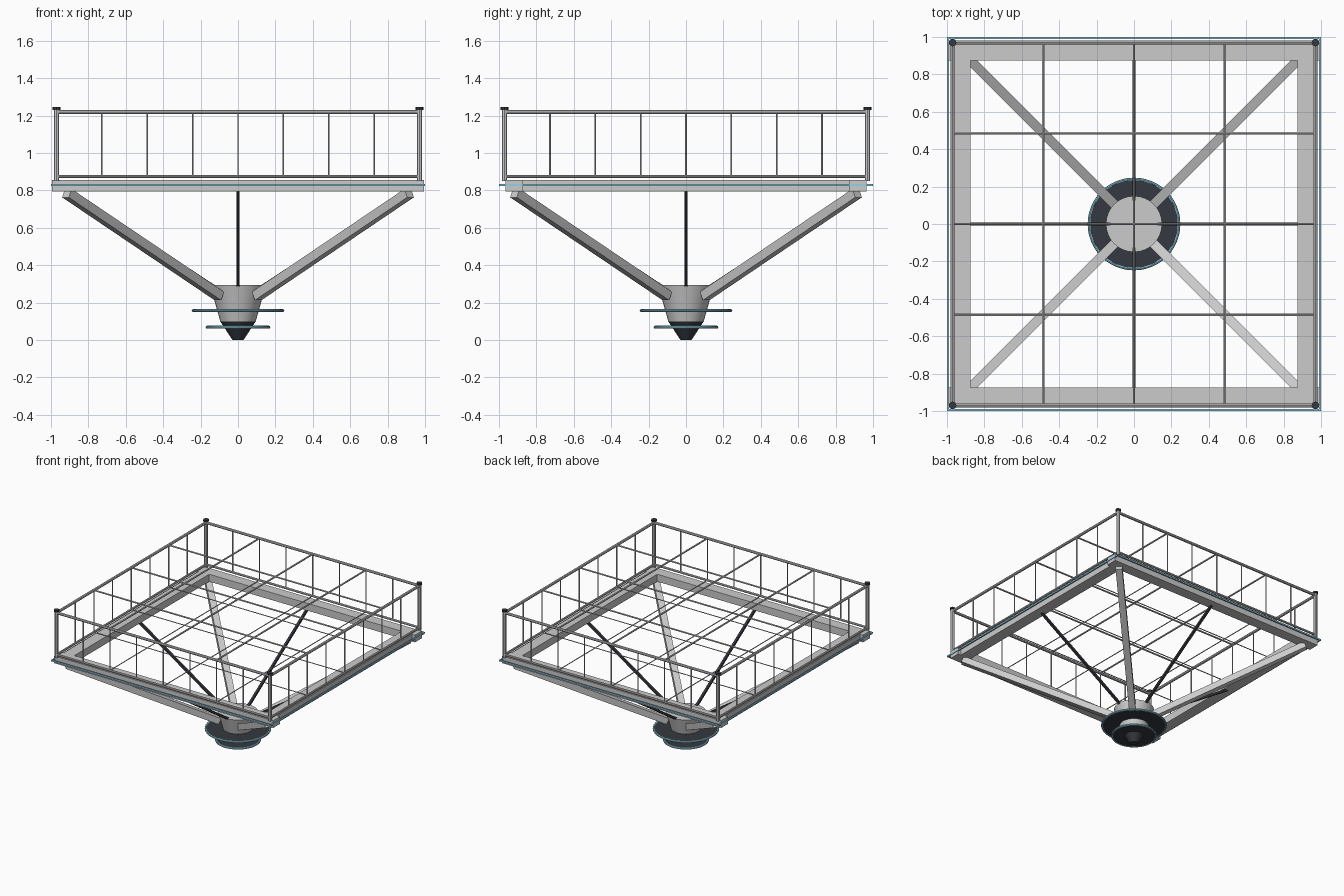
import bpy, math
from mathutils import Vector, Matrix

if "Cube" in bpy.data.objects:
    bpy.data.objects.remove(bpy.data.objects["Cube"])


def material(name, color):
    m = bpy.data.materials.new(name)
    m.diffuse_color = color
    m.use_nodes = True
    m.node_tree.nodes["Principled BSDF"].inputs["Base Color"].default_value = m.diffuse_color
    return m


DARK = material("dark_metal", (0.035, 0.04, 0.05, 1))
BLUE = material("glow_blue", (0.3, 0.65, 0.78, 1))


def finish(name, mat=None, smooth=False):
    o = bpy.context.object
    o.name = name
    if mat:
        o.data.materials.append(mat)
    if smooth:
        bpy.ops.object.shade_smooth_by_angle()
    return o


def box(name, center, size, mat=None):
    bpy.ops.mesh.primitive_cube_add(size=1, location=center)
    bpy.context.object.scale = size
    return finish(name, mat)


def rod(name, a, b, r, mat=None, sides=8):
    a, b = Vector(a), Vector(b)
    d = b - a
    bpy.ops.mesh.primitive_cylinder_add(vertices=sides, radius=r, depth=d.length, location=(a + b) / 2,
                                        rotation=d.to_track_quat('Z', 'Y').to_euler())
    return finish(name, mat, True)


def beam(name, a, b, w, mat=None):
    # square bar between two points, sides kept level
    a, b = Vector(a), Vector(b)
    z = (b - a).normalized()
    x = z.cross(Vector((0, 0, 1))).normalized()
    y = z.cross(x)
    rot = Matrix((x, y, z)).transposed().to_euler()
    bpy.ops.mesh.primitive_cube_add(size=1, location=(a + b) / 2, rotation=rot)
    bpy.context.object.scale = (w, w, (b - a).length)
    return finish(name, mat)


def cone(name, z0, z1, r0, r1, mat=None):
    bpy.ops.mesh.primitive_cone_add(vertices=32, radius1=r0, radius2=r1, depth=z1 - z0,
                                    location=(0, 0, (z0 + z1) / 2))
    return finish(name, mat, True)


# Central hub and nozzle
cone("hub", 0.1, 0.295, 0.095, 0.15)
cone("nozzle", 0, 0.1, 0.03, 0.095, DARK)

# Discs with glowing rims
for label, z, r in (("upper", 0.157, 0.24), ("lower", 0.068, 0.165)):
    cone(label + "_disc", z - 0.005, z + 0.005, r, r, DARK)
    bpy.ops.mesh.primitive_torus_add(major_radius=r, minor_radius=0.008, major_segments=48,
                                     minor_segments=8, location=(0, 0, z))
    finish(label + "_glow_ring", BLUE, True)

# Platform frame with light strips
for s, side in ((-1, "a"), (1, "b")):
    box("long_frame_beam_" + side, (0, s * 0.92, 0.825), (1.99, 0.09, 0.06))
    box("side_frame_beam_" + side, (s * 0.922, 0, 0.825), (0.094, 1.76, 0.06))
    box("long_light_strip_" + side, (0, s * 0.995, 0.828), (2.0, 0.01, 0.012), BLUE)
    box("side_light_strip_" + side, (s * 0.995, 0, 0.828), (0.01, 2.0, 0.012), BLUE)

# Diagonal arms, dark braces, corner posts
for i in range(4):
    t = math.pi / 2 * i
    c, s = round(math.cos(t)), round(math.sin(t))
    sx, sy = c - s, c + s
    beam(f"support_arm_{i}", (sx * 0.1, sy * 0.1, 0.235), (sx * 0.915, sy * 0.915, 0.785), 0.05)
    beam(f"brace_{i}", (c * 0.12, s * 0.12, 0.28), (c * 0.91, s * 0.91, 0.8), 0.018, DARK)
    rod(f"corner_post_{i}", (sx * 0.97, sy * 0.97, 0.85), (sx * 0.97, sy * 0.97, 1.232), 0.014)
    rod(f"post_cap_{i}", (sx * 0.97, sy * 0.97, 1.23), (sx * 0.97, sy * 0.97, 1.245), 0.021, DARK)

    # Railing on this side
    def p(u, z, out=0.97):
        return (c * out - s * u, s * out + c * u, z)

    rod(f"top_rail_{i}", p(-0.97, 1.218), p(0.97, 1.218), 0.011)
    rod(f"lower_rail_{i}", p(-0.97, 0.874), p(0.97, 0.874), 0.009)
    for k in range(-3, 4):
        rod(f"baluster_{i}_{k + 3}", p(k * 0.2425, 0.874), p(k * 0.2425, 1.218), 0.0045, sides=6)

# Cross bars spanning the railing, with thinner deck wires below
for label, z, r in (("cross_bar", 1.218, 0.007), ("deck_wire", 0.874, 0.004)):
    for k in (-1, 0, 1):
        u = k * 0.485
        rod(f"{label}_x_{k + 1}", (-0.97, u, z), (0.97, u, z), r, sides=6)
        rod(f"{label}_y_{k + 1}", (u, -0.97, z), (u, 0.97, z), r, sides=6)
